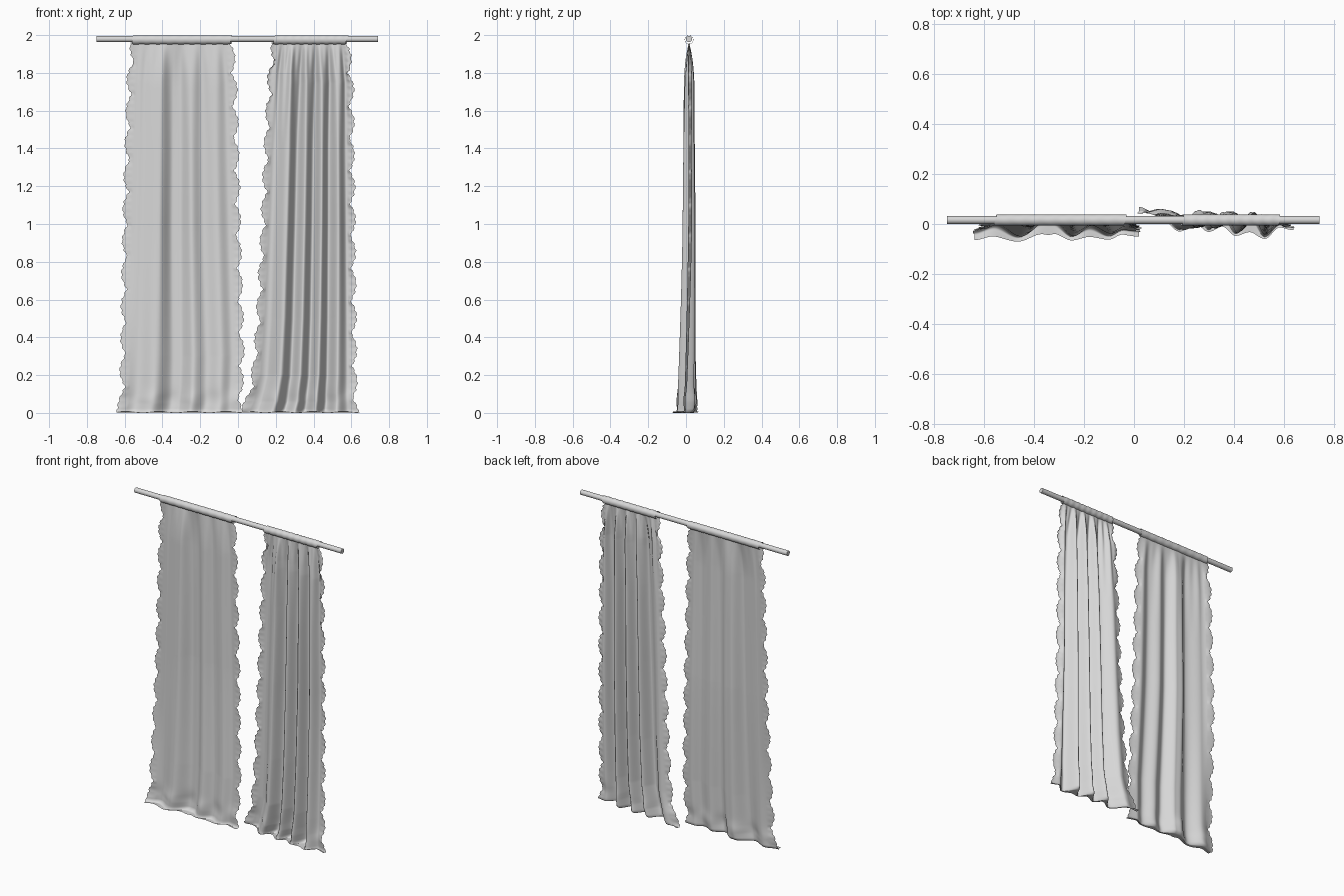
import bpy, bmesh, math, random

if "Cube" in bpy.data.objects:
    bpy.data.objects.remove(bpy.data.objects["Cube"])

random.seed(4)
fabric = bpy.data.materials.new("light_grey")
fabric.diffuse_color = (0.68, 0.68, 0.68, 1)
fabric.use_nodes = True
fabric.node_tree.nodes["Principled BSDF"].inputs["Base Color"].default_value = fabric.diffuse_color
ROD_Y, ROD_Z = 0.016, 1.979


def interp(keys, t):
    """Smooth interpolation through (position, value) pairs."""
    if t <= keys[0][0]:
        return keys[0][1]
    for (a, va), (b, vb) in zip(keys, keys[1:]):
        if t <= b:
            s = (t - a) / (b - a)
            return va + (vb - va) * s * s * (3 - 2 * s)
    return keys[-1][1]


def linear(keys, t):
    if t <= keys[0][0]:
        return keys[0][1]
    for (a, va), (b, vb) in zip(keys, keys[1:]):
        if t <= b:
            return va + (vb - va) * (t - a) / (b - a)
    return keys[-1][1]


def grid_object(name, rows, closed=False):
    """Skin rows of points with quads, smooth shaded."""
    bm = bmesh.new()
    vs = [[bm.verts.new(p) for p in row] for row in rows]
    for a, b in zip(vs, vs[1:]):
        n = len(a)
        for i in range(n if closed else n - 1):
            j = (i + 1) % n
            bm.faces.new((a[i], a[j], b[j], b[i])).smooth = True
    mesh = bpy.data.meshes.new(name)
    bm.to_mesh(mesh)
    bm.free()
    mesh.materials.append(fabric)
    ob = bpy.data.objects.new(name, mesh)
    bpy.context.collection.objects.link(ob)
    return ob


def scallop(z, phase):
    """Scalloped lace border with small stepped teeth."""
    wave = abs(math.sin(math.pi * (z / 0.172 + phase)))
    teeth = 0.003 * (1 if math.sin(z * 170) > 0 else -1)
    return 0.028 * wave + teeth - 0.013


def curtain(name, left, right, mid, low, gathers, gather_amp, hem):
    """Sheet whose folds blend from the rod to mid-height to the hem."""
    rows, nu, nv = [], 150, 280
    for k in range(nv + 1):
        s = k / nv * 2.01              # distance along cloth from top
        z = max(1.962 - s, 0.0)
        slack = max(s - 1.962 + 0.015, 0) / 0.063   # part lying on the floor
        xl, xr = linear(left, z), linear(right, z)
        row = []
        for i in range(nu + 1):
            u = i / nu
            x = xl + (xr - xl) * u
            edge = max(0, 1 - min(u, 1 - u) / 0.06)
            if u < 0.5:
                x -= scallop(z, 0.2) * edge
            else:
                x += scallop(z, 0.55) * edge
            ym, yl = interp(mid, u), interp(low, u)
            if z > 1.0:
                f = min(1, (1.962 - z) / 0.25)
                f = 1 - (1 - f) ** 2
                y = ROD_Y + (ym - ROD_Y) * f * (0.7 + 0.3 * (1.962 - z) / 0.962)
                # fine gathers just under the rod
                g = math.sin(min(1, (1.962 - z) / 0.12) * math.pi / 2)
                g *= max(0, (z - 1.4) / 0.56)
                y += gather_amp * g * math.sin(u * gathers * 2 * math.pi)
            else:
                y = ym + (yl - ym) * (1 - z) ** 1.3
            # hem breaks on the floor
            y += interp(hem, u) * min(1, slack)
            brk = math.exp(-((z - 0.07) / 0.045) ** 2)
            y += 0.007 * brk * math.sin(u * 17 + 1)
            zz = z + 0.004 * min(1, slack) * (1 + math.sin(u * 23)) * (1 if z < 0.015 else 0)
            row.append((x, y, zz))
        rows.append(row)
    return grid_object(name, rows)


def sleeve(name, x0, x1, r, wobble):
    """Rod pocket: loosely wrinkled tube round the rod."""
    rows, n, m = [], 60, 24
    ph = random.random() * 6
    for k in range(n + 1):
        t = k / n
        row = []
        for i in range(m):
            a = 2 * math.pi * i / m
            rr = r + wobble * math.sin(t * 55 + ph + 1.5 * math.sin(a))
            x = x0 + (x1 - x0) * t + 0.006 * math.sin(a + ph)
            row.append((x, ROD_Y + rr * math.cos(a),
                        ROD_Z - 0.003 + rr * (1.0 + 0.1 * (a > math.pi)) * math.sin(a)))
        rows.append(row)
    return grid_object(name, rows, closed=True)


# Curtain rod
bpy.ops.mesh.primitive_cylinder_add(vertices=32, radius=0.016, depth=1.49,
                                    location=(-0.003, ROD_Y, ROD_Z),
                                    rotation=(0, math.pi / 2, 0))
rod = bpy.context.object
rod.name = "curtain_rod"
rod.data.materials.append(fabric)
bpy.ops.object.shade_smooth_by_angle()

# Rod pockets
sleeve("left_rod_pocket", -0.555, -0.035, 0.0222, 0.0005)
sleeve("right_rod_pocket", 0.192, 0.578, 0.0222, 0.0008)

# Left curtain: wide, with shallow folds
curtain("left_curtain",
        [(0, -0.637), (0.05, -0.618), (0.1, -0.612), (1.0, -0.597), (1.75, -0.575), (1.96, -0.555)],
        [(0, 0.008), (0.3, 0.02), (1.0, 0.0), (1.75, -0.02), (1.96, -0.037)],
        [(0, 0.025), (0.12, 0.008), (0.3, -0.018), (0.42, 0.036), (0.48, 0.034),
         (0.59, -0.01), (0.69, 0.017), (0.82, -0.01), (0.92, 0.012), (1, 0.0)],
        [(0, -0.03), (0.12, -0.005), (0.27, -0.048), (0.43, 0.012), (0.48, 0.01),
         (0.6, -0.045), (0.71, -0.012), (0.83, -0.045), (0.92, -0.02), (1, -0.025)],
        9, 0.002,
        [(0, -0.035), (0.13, -0.045), (0.27, -0.022), (0.45, -0.055),
         (0.6, -0.02), (0.71, -0.04), (0.83, -0.018), (1, -0.025)])

# Right curtain: gathered, deeper folds, inner corner trailing on the floor
curtain("right_curtain",
        [(0, 0.02), (0.06, 0.05), (0.2, 0.085), (0.5, 0.11), (1.0, 0.135),
         (1.5, 0.155), (1.8, 0.172), (1.96, 0.192)],
        [(0, 0.625), (0.1, 0.617), (1.0, 0.607), (1.75, 0.598), (1.96, 0.578)],
        [(0, 0.025), (0.09, 0.038), (0.26, -0.015), (0.36, 0.05), (0.46, -0.008),
         (0.55, 0.051), (0.65, -0.015), (0.73, 0.048), (0.84, -0.018), (0.93, 0.032), (1, 0.012)],
        [(0, 0.04), (0.12, 0.06), (0.27, -0.02), (0.37, 0.05), (0.46, -0.02),
         (0.55, 0.05), (0.64, -0.035), (0.73, 0.042), (0.83, -0.048), (0.93, 0.0), (1, -0.01)],
        11, 0.006,
        [(0, 0.028), (0.12, -0.02), (0.27, -0.01), (0.37, -0.05), (0.46, -0.012),
         (0.55, -0.06), (0.64, -0.012), (0.73, -0.075), (0.83, -0.012), (1, -0.014)])
